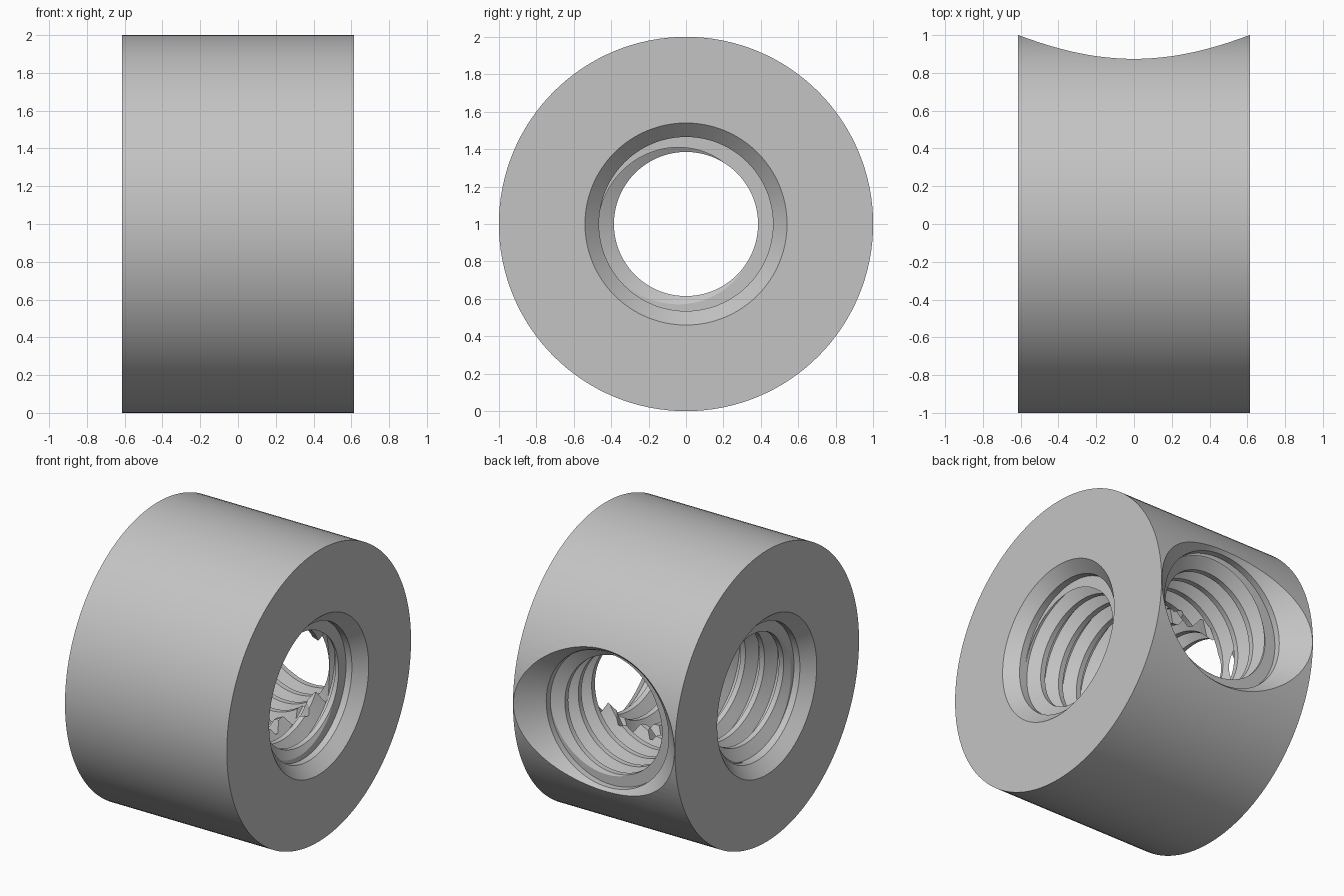
import bpy, bmesh, math
from mathutils import Matrix

default = bpy.data.objects.get("Cube")
if default:
    bpy.data.objects.remove(default)

SEGS = 128
MINOR, MAJOR, PITCH = 0.385, 0.465, 0.145
HALF = 0.615
THREAD = [(0, MINOR), (0.25, MINOR), (0.56, MAJOR), (0.69, MAJOR), (1, MINOR)]
ALONG_X = Matrix.Translation((0, 0, 1)) @ Matrix.Rotation(math.pi / 2, 4, "Y")
ALONG_Y = Matrix.Translation((0, 0, 1)) @ Matrix.Rotation(-math.pi / 2, 4, "X")

steel = bpy.data.materials.new("grey steel")
steel.use_nodes = True
steel.diffuse_color = (0.55, 0.55, 0.55, 1)
steel.node_tree.nodes["Principled BSDF"].inputs["Base Color"].default_value = steel.diffuse_color


def finish(name, bm, matrix):
    """Close the ends and turn the mesh into an object."""
    bmesh.ops.remove_doubles(bm, verts=bm.verts, dist=1e-5)
    bmesh.ops.holes_fill(bm, edges=[e for e in bm.edges if e.is_boundary], sides=0)
    bmesh.ops.recalc_face_normals(bm, faces=bm.faces)
    bm.transform(matrix)
    mesh = bpy.data.meshes.new(name)
    bm.to_mesh(mesh)
    bm.free()
    mesh.materials.append(steel)
    obj = bpy.data.objects.new(name, mesh)
    bpy.context.collection.objects.link(obj)
    return obj


def ring_point(bm, turn, r, z):
    return bm.verts.new((r * math.cos(math.tau * turn), r * math.sin(math.tau * turn), z))


def lathe(name, profile, matrix):
    """Solid of revolution from (height, radius) pairs."""
    bm = bmesh.new()
    rings = [[ring_point(bm, i / SEGS, r, z) for i in range(SEGS)] for z, r in profile]
    for a, b in zip(rings, rings[1:]):
        for i in range(SEGS):
            j = (i + 1) % SEGS
            bm.faces.new((a[i], a[j], b[j], b[i]))
    return finish(name, bm, matrix)


def thread_radius(phase):
    phase %= 1
    for (p0, r0), (p1, r1) in zip(THREAD, THREAD[1:]):
        if phase <= p1:
            return r0 + (r1 - r0) * (phase - p0) / (p1 - p0)


def threaded_rod(name, start, end, matrix):
    """Solid right-handed screw; rows follow the helix and are clipped at the ends."""
    bm = bmesh.new()
    per_turn = len(THREAD) - 1
    rows = per_turn * (math.ceil((end - start) / PITCH) + 2)
    columns = []
    for i in range(SEGS):
        column = []
        for k in range(rows + 1):
            turns = k // per_turn - 1 + THREAD[k % per_turn][0] + i / SEGS
            z = min(max(start + PITCH * turns, start), end)
            r = thread_radius((z - start) / PITCH - i / SEGS + 1e-9)
            column.append(ring_point(bm, i / SEGS, r, z))
        columns.append(column)
    for i in range(SEGS):
        shift = per_turn if i == SEGS - 1 else 0
        a, b = columns[i], columns[(i + 1) % SEGS]
        for k in range(rows):
            lo, hi = min(k + shift, rows), min(k + 1 + shift, rows)
            corners = [a[k], b[lo], b[hi], a[k + 1]]
            if lo != hi:
                bm.faces.new(corners)
    return finish(name, bm, matrix)


def mouth(name, depth, face, slope_end, matrix):
    """Countersink with a short plain band beneath it."""
    reach = 0.06
    outer = MAJOR + (face + reach - slope_end)
    return lathe(name, [(depth, MAJOR), (slope_end, MAJOR), (face + reach, outer)], matrix)


# Round body lying along x
body = lathe("threaded_collar", [(-HALF, 1), (HALF, 1)], ALONG_X)

# Through bore, side bore and their countersunk mouths
flip = Matrix.Rotation(math.pi, 4, "X")
cutters = [
    threaded_rod("main_bore", -0.58, 0.58, ALONG_X),
    mouth("main_mouth_left", HALF - 0.12, HALF, HALF - 0.075, ALONG_X),
    mouth("main_mouth_right", HALF - 0.12, HALF, HALF - 0.075, ALONG_X @ flip),
    threaded_rod("side_bore", 0.003, 0.88, ALONG_Y),
    mouth("side_mouth", 0.81, 1, 0.853, ALONG_Y),
]
bpy.context.view_layer.objects.active = body
body.select_set(True)
for cutter in cutters:
    cutter.hide_render = True
    cut = body.modifiers.new(cutter.name, "BOOLEAN")
    cut.operation = "DIFFERENCE"
    cut.solver = "EXACT"
    cut.object = cutter
    bpy.ops.object.modifier_apply(modifier=cut.name)
    bpy.data.objects.remove(cutter)

bpy.ops.object.shade_smooth_by_angle(angle=math.radians(25))
